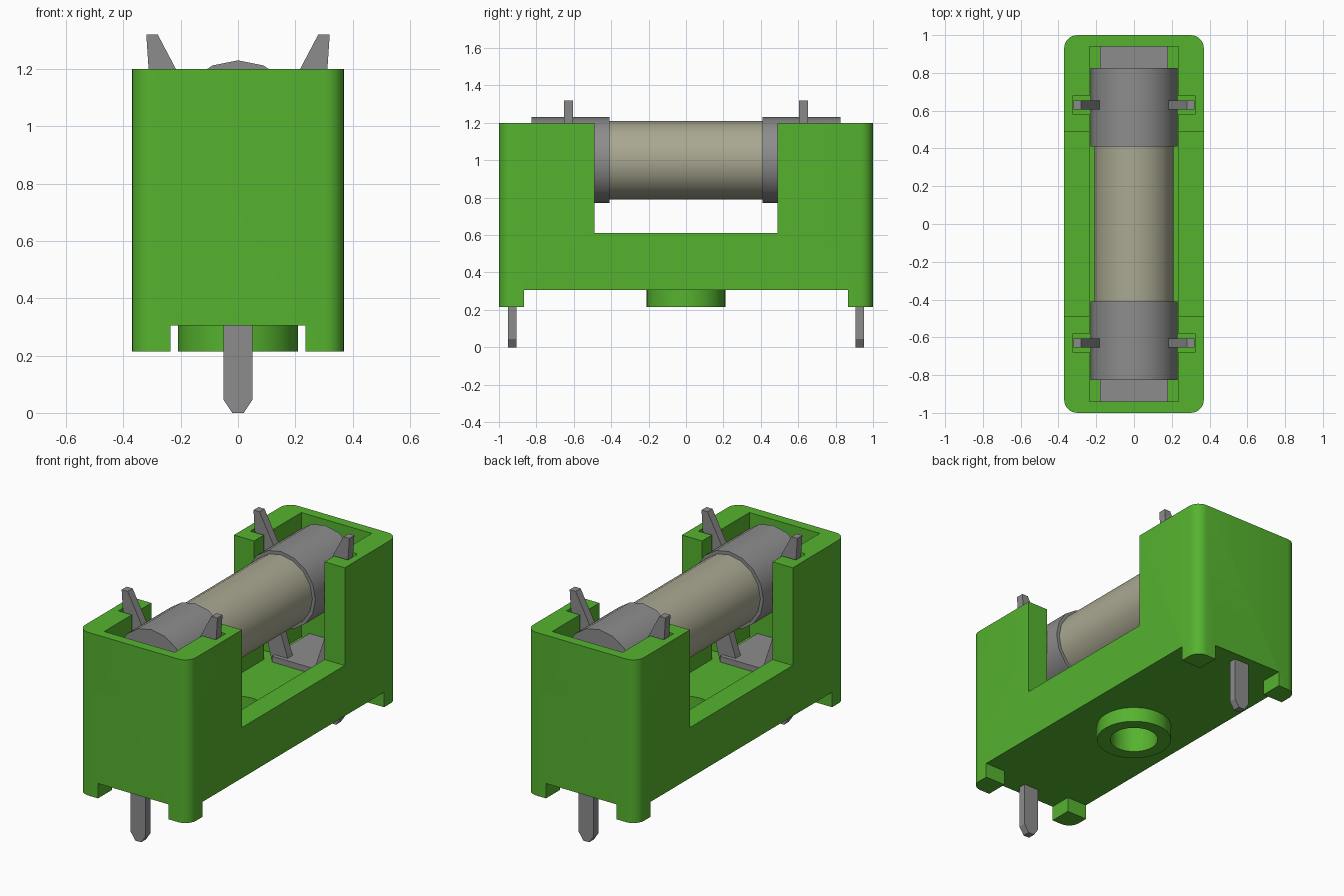
import bpy, bmesh, math
from mathutils import Matrix

if "Cube" in bpy.data.objects:
    bpy.data.objects.remove(bpy.data.objects["Cube"])


def material(name, rgb):
    m = bpy.data.materials.new(name)
    m.use_nodes = True
    m.diffuse_color = (*rgb, 1)
    m.node_tree.nodes["Principled BSDF"].inputs["Base Color"].default_value = (*rgb, 1)
    return m


GREEN = material("green plastic", (0.092, 0.45, 0.028))
METAL = material("grey metal", (0.265, 0.265, 0.27))
TUBE = material("beige tube", (0.40, 0.39, 0.285))


def finish(bm, name, mat):
    bmesh.ops.recalc_face_normals(bm, faces=bm.faces)
    mesh = bpy.data.meshes.new(name)
    bm.to_mesh(mesh)
    bm.free()
    ob = bpy.data.objects.new(name, mesh)
    bpy.context.collection.objects.link(ob)
    mesh.materials.append(mat)
    return ob


def activate(ob):
    bpy.ops.object.select_all(action='DESELECT')
    ob.select_set(True)
    bpy.context.view_layer.objects.active = ob


def smooth(ob):
    activate(ob)
    bpy.ops.object.shade_smooth_by_angle(angle=math.radians(30))


def box(name, mat, x, y, z, corner=0):
    """Box from (min, max) ranges, with optional rounded upright edges."""
    bm = bmesh.new()
    bmesh.ops.create_cube(bm, size=1)
    for v in bm.verts:
        for i, (lo, hi) in enumerate((x, y, z)):
            v.co[i] = lo if v.co[i] < 0 else hi
    if corner:
        upright = [e for e in bm.edges
                   if abs(e.verts[0].co.z - e.verts[1].co.z) > 0.01]
        bmesh.ops.bevel(bm, geom=upright, offset=corner, segments=6,
                        profile=0.5, affect='EDGES')
    return finish(bm, name, mat)


def cylinder(name, mat, radius, lo, hi, axis='Z', sides=32, height=0.0):
    bm = bmesh.new()
    bmesh.ops.create_cone(bm, cap_ends=True, segments=sides, radius1=radius,
                          radius2=radius, depth=hi - lo,
                          matrix=Matrix.Translation((0, 0, (lo + hi) / 2)))
    if axis == 'Y':
        bmesh.ops.rotate(bm, verts=bm.verts, matrix=Matrix.Rotation(-math.pi / 2, 3, 'X'))
        bmesh.ops.translate(bm, verts=bm.verts, vec=(0, 0, height))
    return finish(bm, name, mat)


def plate(name, mat, profile, y0, y1):
    """Upright plate: an x-z outline extruded along y."""
    bm = bmesh.new()
    face = bm.faces.new([bm.verts.new((x, y0, z)) for x, z in profile])
    out = bmesh.ops.extrude_face_region(bm, geom=[face])
    moved = [g for g in out["geom"] if isinstance(g, bmesh.types.BMVert)]
    bmesh.ops.translate(bm, verts=moved, vec=(0, y1 - y0, 0))
    return finish(bm, name, mat)


def cut(ob, cutter):
    activate(ob)
    mod = ob.modifiers.new("cut", 'BOOLEAN')
    mod.operation = 'DIFFERENCE'
    mod.solver = 'EXACT'
    mod.object = cutter
    bpy.ops.object.modifier_apply(modifier=mod.name)
    bpy.data.objects.remove(cutter)


# Housing: rounded block, hollowed, with open middle and four corner feet
body = box("housing", GREEN, (-0.37, 0.37), (-1, 1), (0.215, 1.2), corner=0.07)
cut(body, box("cavity", GREEN, (-0.235, 0.235), (-0.94, 0.94), (0.45, 1.5)))
cut(body, box("side_opening", GREEN, (-0.6, 0.6), (-0.49, 0.49), (0.61, 1.6)))
cut(body, box("under_length", GREEN, (-0.235, 0.235), (-1.2, 1.2), (0.0, 0.305)))
cut(body, box("under_width", GREEN, (-0.6, 0.6), (-0.865, 0.865), (-0.1, 0.305)))
for sx in (-1, 1):
    for sy in (-1, 1):
        xs = sorted((sx * 0.2, sx * 0.325))
        ys = sorted((sy * 0.583, sy * 0.677))
        cut(body, box("clip_slot", GREEN, xs, ys, (0.45, 1.7)))
cut(body, cylinder("floor_hole", GREEN, 0.135, 0.1, 0.6))
smooth(body)

# Round hollow boss under the floor
boss = cylinder("floor_boss", GREEN, 0.21, 0.215, 0.306)
cut(boss, cylinder("boss_hole", GREEN, 0.135, 0.1, 0.6))
smooth(boss)

# Fuse: tube with a metal cap at each end
smooth(cylinder("fuse_tube", TUBE, 0.21, -0.42, 0.42, 'Y', 16, 1.0))
ARM = [(0.28, 1.32), (0.32, 1.32), (0.312, 1.2), (0.29, 0.8), (0.2, 0.45),
       (0.08, 0.45), (0.15, 0.66), (0.225, 0.9), (0.235, 1.0), (0.18, 1.13)]
PIN = [(-0.05, 0.47), (-0.05, 0.045), (-0.02, 0.0), (0.02, 0.0), (0.05, 0.045), (0.05, 0.47)]
for sy, end in ((-1, "front"), (1, "back")):
    lo, hi = sorted((sy * 0.41, sy * 0.825))
    smooth(cylinder(end + "_fuse_cap", METAL, 0.23, lo, hi, 'Y', 16, 1.0))

    # Clip: base strip, two spring arms, solder pin
    ys = sorted((sy * 0.58, sy * 0.939))
    box(end + "_clip_base", METAL, (-0.18, 0.18), ys, (0.449, 0.485))
    for sx, side in ((1, "left"), (-1, "right")):
        plate(f"{end}_{side}_clip_arm", METAL, [(sx * x, z) for x, z in ARM],
              sy * 0.605, sy * 0.653)
    plate(end + "_pin", METAL, PIN, sy * 0.907, sy * 0.952)
